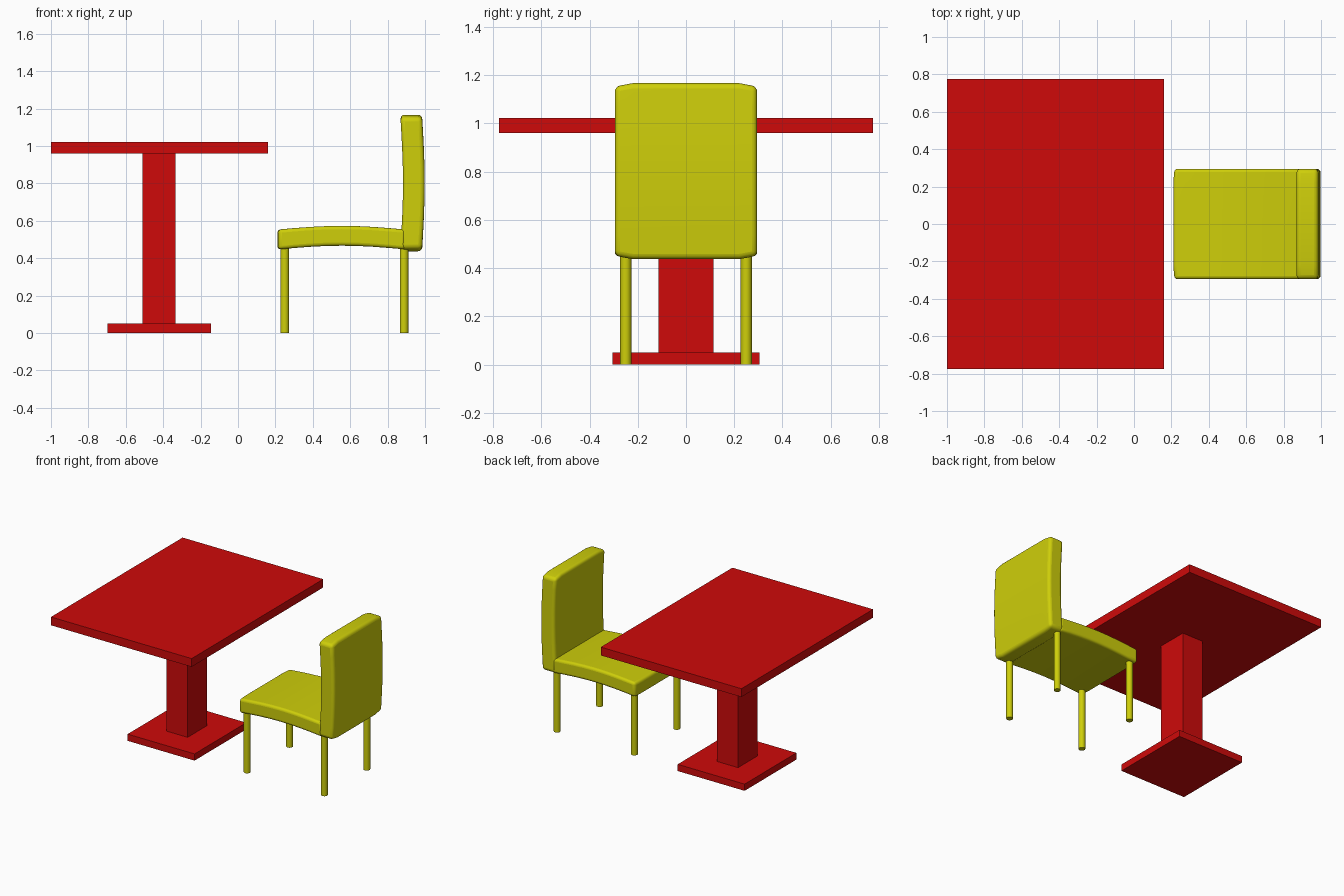
import bpy, bmesh, math

cube = bpy.data.objects.get("Cube")
if cube:
    bpy.data.objects.remove(cube, do_unlink=True)


def material(name, color):
    m = bpy.data.materials.new(name)
    m.use_nodes = True
    m.diffuse_color = color
    m.node_tree.nodes["Principled BSDF"].inputs["Base Color"].default_value = color
    return m


red = material("red paint", (0.62, 0.003, 0.003, 1))
yellow = material("yellow upholstery", (0.62, 0.62, 0.003, 1))


def box(name, x0, x1, half_y, z0, z1):
    bpy.ops.mesh.primitive_cube_add(size=1, location=((x0 + x1) / 2, 0, (z0 + z1) / 2))
    ob = bpy.context.object
    ob.name = name
    ob.scale = (x1 - x0, 2 * half_y, z1 - z0)
    bpy.ops.object.transform_apply(location=False, rotation=False, scale=True)
    ob.data.materials.append(red)


def cushion(name, start, end, low, high, bow, upright, pinch, bevel, steps=8):
    """Bowed padded slab; its side ends are slightly shorter than its middle."""
    bm = bmesh.new()
    rings = []
    for y, inset in ((-0.295, pinch), (-0.22, 0), (0.22, 0), (0.295, pinch)):
        lower, upper = [], []
        for i in range(steps + 1):
            t = i / steps
            along = start + inset + (end - start - 2 * inset) * t
            shift = bow * math.sin(math.pi * t)
            for side, level in ((lower, low), (upper, high)):
                across = level + shift
                co = (across, y, along) if upright else (along, y, across)
                side.append(bm.verts.new(co))
        rings.append(lower + upper[::-1])
    # Outer skin between the rings
    n = len(rings[0])
    for a, b in zip(rings, rings[1:]):
        for i in range(n):
            j = (i + 1) % n
            bm.faces.new((a[i], a[j], b[j], b[i]))
    # Side panels, split into quads
    for ring in (rings[0], rings[-1]):
        for i in range(steps):
            bm.faces.new((ring[i], ring[i + 1], ring[n - 2 - i], ring[n - 1 - i]))
    bmesh.ops.recalc_face_normals(bm, faces=bm.faces)
    me = bpy.data.meshes.new(name)
    bm.to_mesh(me)
    bm.free()
    me.materials.append(yellow)
    ob = bpy.data.objects.new(name, me)
    bpy.context.collection.objects.link(ob)
    mod = ob.modifiers.new("soft edges", "BEVEL")
    mod.width = bevel
    mod.segments = 4
    mod.limit_method = "ANGLE"
    mod.angle_limit = math.radians(45)
    smooth(ob)


def smooth(ob):
    bpy.ops.object.select_all(action="DESELECT")
    ob.select_set(True)
    bpy.context.view_layer.objects.active = ob
    bpy.ops.object.shade_smooth_by_angle(angle=math.radians(40))


# Pedestal table
box("table_top", -1.0, 0.16, 0.775, 0.96, 1.022)
box("table_post", -0.51, -0.335, 0.115, 0.04, 0.97)
box("table_base", -0.697, -0.145, 0.305, 0, 0.05)

# Chair padding
cushion("seat", 0.21, 0.90, 0.447, 0.553, 0.02, False, 0.006, 0.018)
cushion("backrest", 0.437, 1.167, 0.868, 0.984, 0.014, True, 0.014, 0.022)

# Chair legs
for x, place in ((0.25, "front"), (0.888, "back")):
    for y, side in ((-0.25, "right"), (0.25, "left")):
        bpy.ops.mesh.primitive_cylinder_add(vertices=20, radius=0.023, depth=0.48,
                                            location=(x, y, 0.24))
        leg = bpy.context.object
        leg.name = f"chair_leg_{place}_{side}"
        leg.data.materials.append(yellow)
        smooth(leg)
